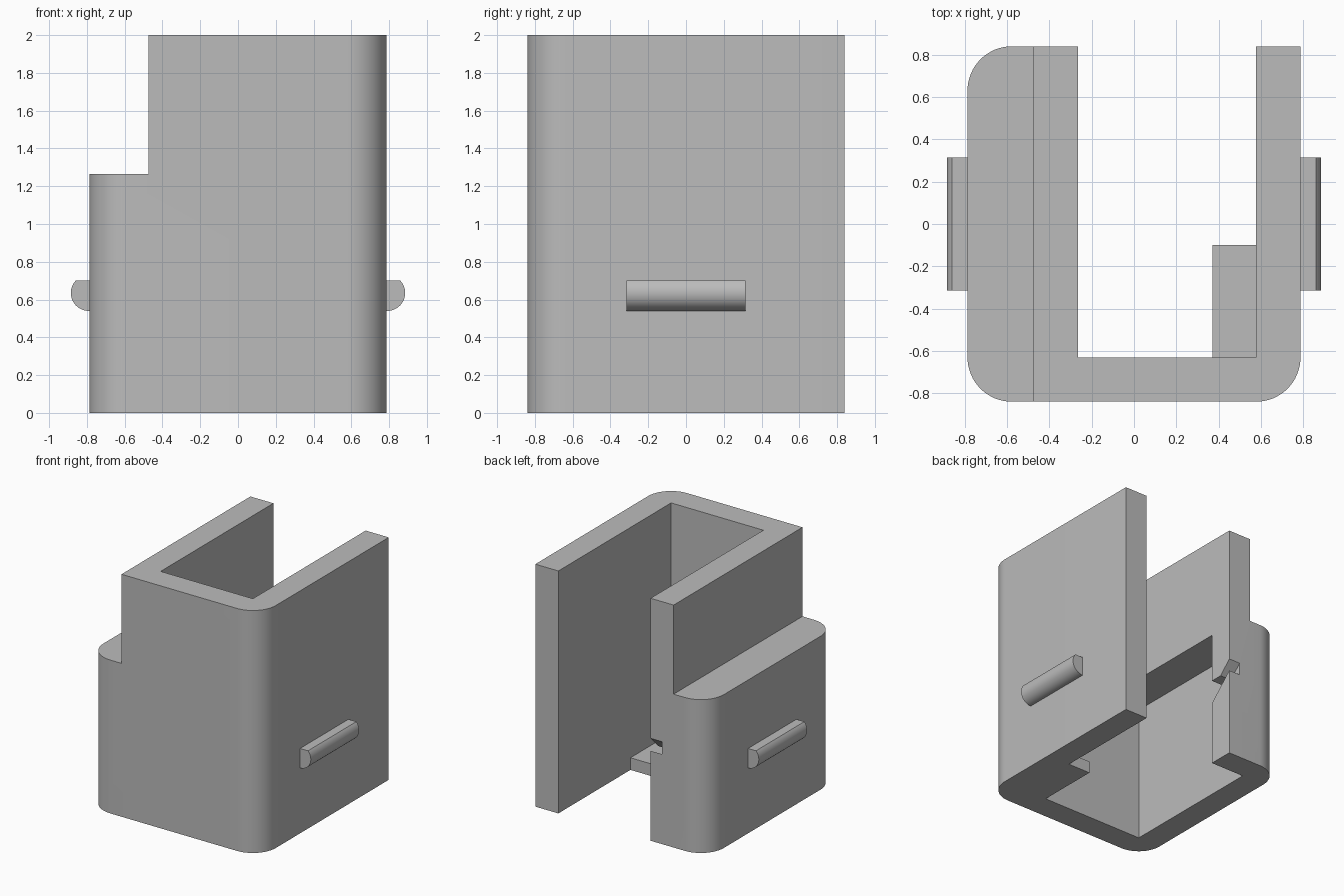
import bpy, bmesh
from math import sin, cos, pi, radians, asin
from mathutils import Vector

cube = bpy.data.objects.get("Cube")
if cube:
    bpy.data.objects.remove(cube, do_unlink=True)

grey = bpy.data.materials.new("plain grey")
grey.use_nodes = True
grey.diffuse_color = (0.5, 0.5, 0.5, 1)
grey.node_tree.nodes["Principled BSDF"].inputs["Base Color"].default_value = (0.5, 0.5, 0.5, 1)


def prism(name, points, direction):
    """Extrude a closed 3D outline along a direction."""
    bm = bmesh.new()
    face = bm.faces.new([bm.verts.new(p) for p in points])
    out = bmesh.ops.extrude_face_region(bm, geom=[face])["geom"]
    top = [g for g in out if isinstance(g, bmesh.types.BMVert)]
    bmesh.ops.translate(bm, verts=top, vec=Vector(direction))
    bmesh.ops.recalc_face_normals(bm, faces=bm.faces)
    mesh = bpy.data.meshes.new(name)
    bm.to_mesh(mesh)
    bm.free()
    mesh.materials.append(grey)
    obj = bpy.data.objects.new(name, mesh)
    bpy.context.collection.objects.link(obj)
    return obj


def box(name, x0, x1, y0, y1, z0, z1):
    return prism(name, [(x0, y0, z0), (x1, y0, z0), (x1, y1, z0), (x0, y1, z0)],
                 (0, 0, z1 - z0))


def arc(cx, cy, r, start, end, steps=16):
    return [(cx + r * cos(start + (end - start) * i / steps),
             cy + r * sin(start + (end - start) * i / steps)) for i in range(steps + 1)]


def select_only(obj):
    bpy.ops.object.select_all(action="DESELECT")
    obj.select_set(True)
    bpy.context.view_layer.objects.active = obj


def cut(obj, cutter):
    cutter.hide_render = True
    mod = obj.modifiers.new("cut", "BOOLEAN")
    mod.operation = "DIFFERENCE"
    mod.solver = "EXACT"
    mod.object = cutter
    select_only(obj)
    bpy.ops.object.modifier_apply(modifier=mod.name)
    bpy.data.objects.remove(cutter, do_unlink=True)


def smooth(obj):
    select_only(obj)
    bpy.ops.object.shade_smooth_by_angle(angle=radians(30))


W, D, H, T = 0.787, 0.84, 2.0, 0.21   # half width, half depth, height, wall

# Housing block with three rounded upright corners
outline = [(W, D)]
outline += arc(T - W, D - T, T, pi / 2, pi)
outline += arc(T - W, T - D, T, pi, 1.5 * pi)
outline += arc(W - T, T - D, T, 1.5 * pi, 2 * pi)
body = prism("housing", [(x, y, 0) for x, y in outline], (0, 0, H))

# Shoulder step, open channel, and side pocket under the shoulder
cut(body, box("step_cutter", -1, -0.475, -1, 1, 1.265, 2.2))
cut(body, box("channel_cutter", -0.265, W - T, T - D, 1, -0.1, 2.2))
cut(body, box("pocket_cutter", T - W, 0, T - D, D - T, -0.1, 1.15))

# Slanted slot through the back lip
slot = [(0.58, 0.49), (0.89, 0.79), (0.89, 0.895), (0.735, 0.74), (0.58, 0.74)]
cut(body, prism("slot_cutter", [(-0.37, y, z) for y, z in slot], (0.2, 0, 0)))
smooth(body)

# Small ledge in the inner front corner
box("inner_ledge", 0.37, W - T, T - D, -0.1, 0, 0.1)

# Rounded snap rails with flat tops on both sides
R, CX, CZ = 0.095, 0.79, 0.635
rail = [(W - 0.01, 0.7), (W - 0.01, CZ - R)]
rail += arc(CX, CZ, R, -pi / 2, asin((0.7 - CZ) / R), 20)
for name, side in (("left_rail", 1), ("right_rail", -1)):
    smooth(prism(name, [(side * x, -0.315, z) for x, z in rail], (0, 0.63, 0)))
